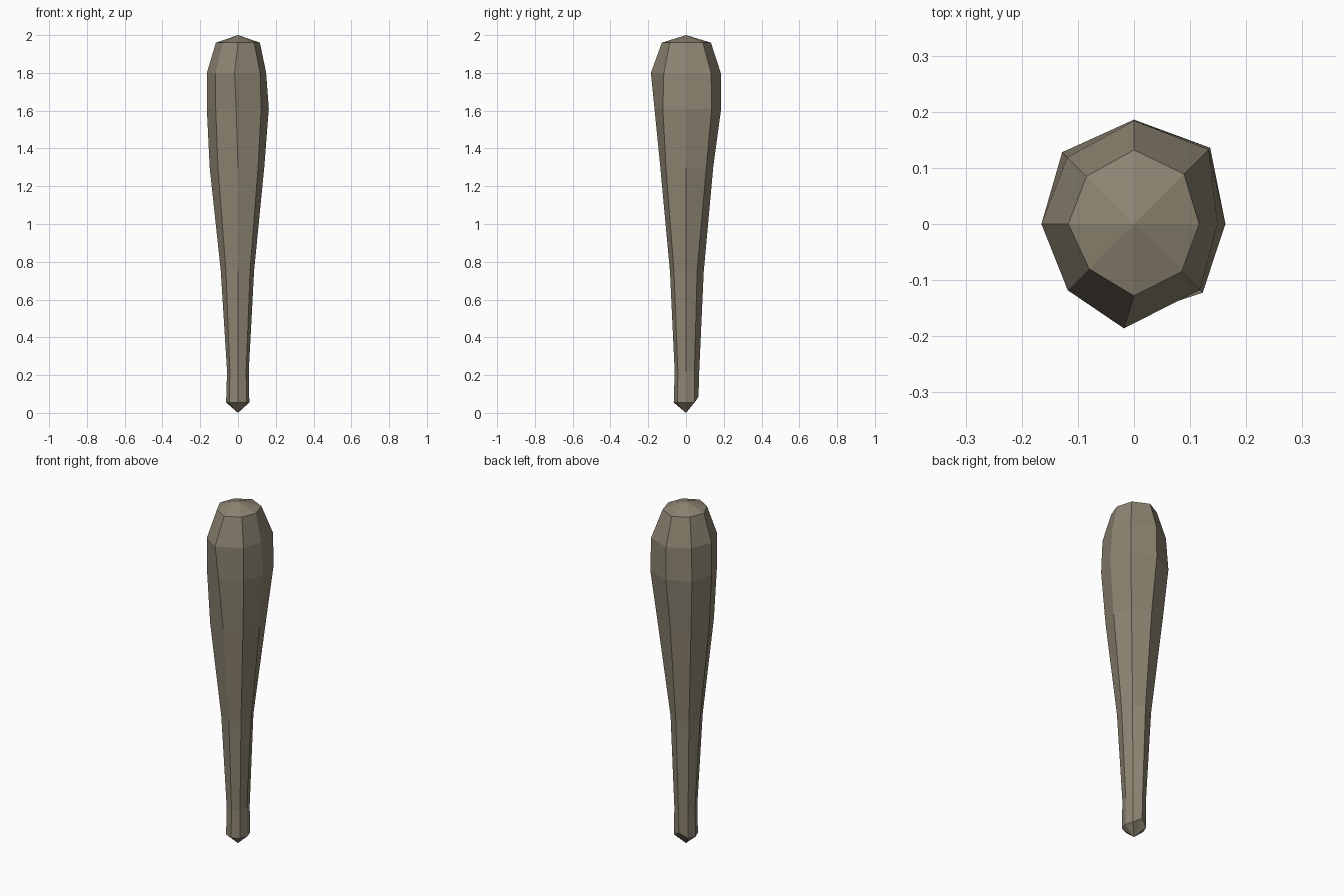
import bpy, bmesh, math

if "Cube" in bpy.data.objects:
    bpy.data.objects.remove(bpy.data.objects["Cube"])

# Rough-hewn wooden club: eight-sided rings, radius per side going E, NE, N, NW, W, SW, S, SE
RINGS = [
    (0.055, (.060, .064, .066, .064, .063, .064, .065, .064)),
    (0.22, (.057, .063, .070, .063, .058, .061, .060, .061)),
    (0.75, (.085, .083, .094, .090, .091, .090, .085, .090)),
    (1.30, (.139, .152, .144, .150, .150, .150, .136, .150)),
    (1.61, (.163, .192, .186, .181, .165, .167, .167, .173)),
    (1.80, (.149, .188, .184, .168, .165, .167, .186, .166)),
    (1.96, (.116, .126, .132, .120, .117, .113, .128, .120)),
]

wood = bpy.data.materials.new("weathered wood")
wood.diffuse_color = (0.27, 0.235, 0.17, 1)
wood.use_nodes = True
wood.node_tree.nodes["Principled BSDF"].inputs["Base Color"].default_value = wood.diffuse_color

bm = bmesh.new()
loops = []
for z, radii in RINGS:
    loops.append([bm.verts.new((r * math.cos(i * math.pi / 4), r * math.sin(i * math.pi / 4), z))
                  for i, r in enumerate(radii)])

# Shaft and head sides
for low, high in zip(loops, loops[1:]):
    for i in range(8):
        j = (i + 1) % 8
        bm.faces.new((low[i], low[j], high[j], high[i]))

# Pointed butt and shallow crown
butt, crown = bm.verts.new((0, 0, 0)), bm.verts.new((0, 0, 2))
for i in range(8):
    j = (i + 1) % 8
    bm.faces.new((loops[0][j], loops[0][i], butt))
    bm.faces.new((loops[-1][i], loops[-1][j], crown))

# Slight twist at the front of the head, uneven lower back edge
loops[5][6].co.x = -0.018
loops[4][6].co.x = -0.010
loops[0][2].co.z = 0.085

bmesh.ops.recalc_face_normals(bm, faces=bm.faces)
mesh = bpy.data.meshes.new("club")
bm.to_mesh(mesh)
bm.free()
mesh.materials.append(wood)
bpy.context.collection.objects.link(bpy.data.objects.new("club", mesh))
